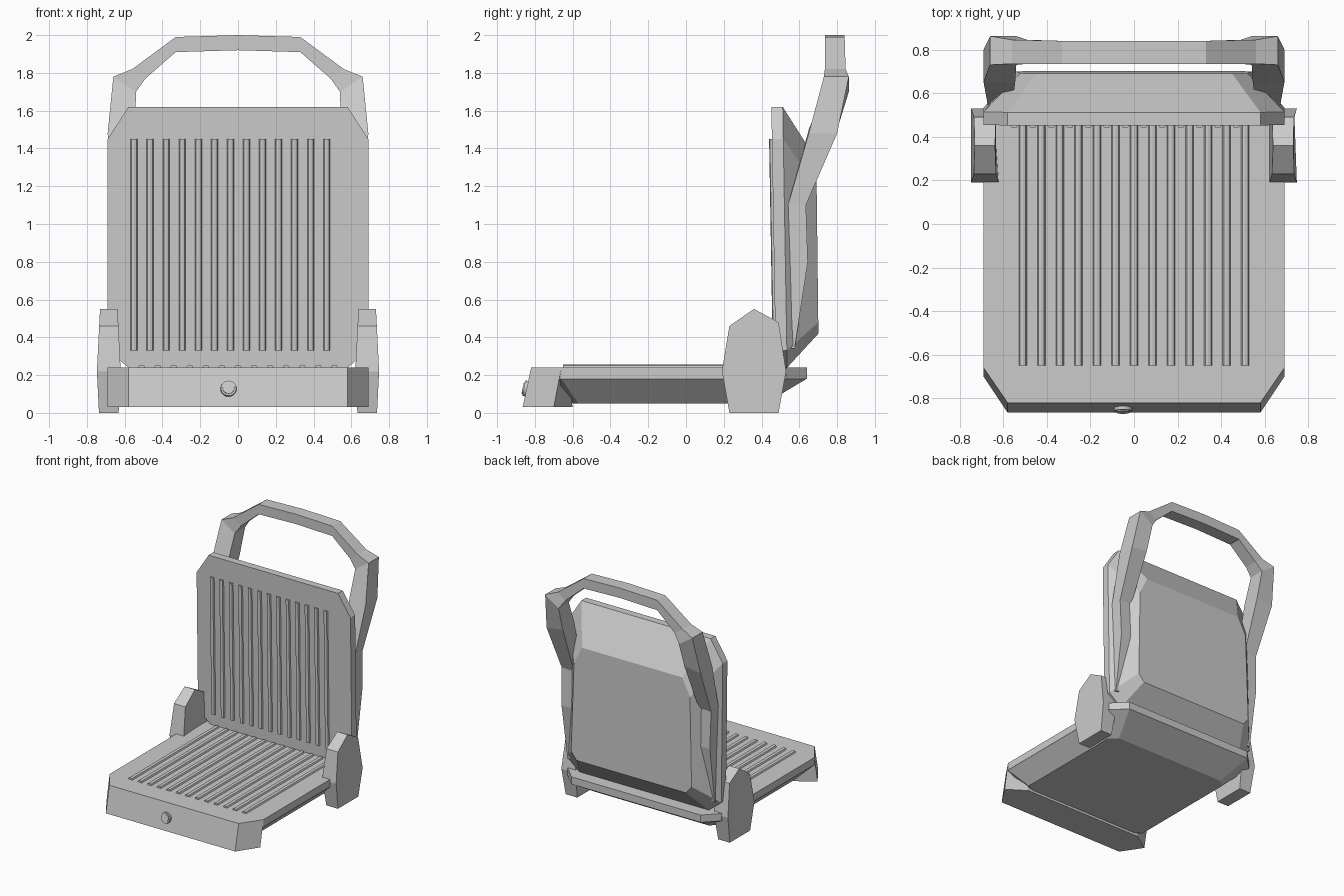
import bpy
import bmesh
import math
from mathutils import Matrix, Vector

cube = bpy.data.objects.get("Cube")
if cube:
    bpy.data.objects.remove(cube, do_unlink=True)

grey = bpy.data.materials.new("warm_grey")
grey.use_nodes = True
COLOUR = (0.6, 0.6, 0.6, 1)
grey.diffuse_color = COLOUR
grey.node_tree.nodes["Principled BSDF"].inputs["Base Color"].default_value = COLOUR


def finish(name, bm, mirror=False):
    bmesh.ops.recalc_face_normals(bm, faces=bm.faces)
    mesh = bpy.data.meshes.new(name)
    bm.to_mesh(mesh)
    bm.free()
    mesh.materials.append(grey)
    obj = bpy.data.objects.new(name, mesh)
    bpy.context.collection.objects.link(obj)
    if mirror:
        obj.modifiers.new("Mirror", "MIRROR").use_clip = True
    return obj


def loft(name, rings, mirror=False, open_end=False):
    """Skin a row of equal-length point rings and cap the ends."""
    bm = bmesh.new()
    rows = [[bm.verts.new(p) for p in ring] for ring in rings]
    n = len(rows[0])
    for a, b in zip(rows, rows[1:]):
        for i in range(n):
            j = (i + 1) % n
            bm.faces.new((a[i], a[j], b[j], b[i]))
    bm.faces.new(rows[0])
    if not open_end:
        bm.faces.new(rows[-1])
    return finish(name, bm, mirror)


def symmetric(half):
    """Complete a right-half outline with its mirror image."""
    return half + [(-x, v) for x, v in reversed(half)]


def flat(half, z):
    return [(x, y, z) for x, y in symmetric(half)]


def upright(half, y_at):
    return [(x, y_at(z), z) for x, z in symmetric(half)]


# Base: thin slab with cut corners, and a tapered tray below it
slab = [(0.58, -0.82), (0.69, -0.66), (0.69, 0.53), (0.58, 0.64)]
tray = [(0.5, -0.6), (0.56, -0.57), (0.56, 0.36), (0.5, 0.42)]
loft("base_slab", [flat(slab, 0.18), flat(slab, 0.24)])
loft("base_tray", [flat(tray, 0.05), flat(slab, 0.181)])

# Front panel wrapping the base corners
loft("front_panel", [
    flat([(0.58, -0.865), (0.69, -0.70), (0.54, -0.60)], 0.03),
    flat([(0.58, -0.82), (0.69, -0.66), (0.56, -0.63)], 0.239)])


# Lid: slightly leaning plate, with a bulged back
def lid_front(z):
    return 0.452 + (1.62 - z) * 0.017


def lid_back(z):
    return lid_front(z) + 0.06


def bulge_back(z):
    return 0.69 + (1.34 - z) * 0.012


plate = [(0.58, 0.24), (0.69, 0.33), (0.69, 1.45), (0.58, 1.62)]
bulge = [(0.49, 0.42), (0.54, 0.48), (0.52, 1.2), (0.45, 1.34)]
loft("lid_plate", [upright(plate, lid_front), upright(plate, lid_back)])
loft("lid_bulge", [upright(plate, lid_back), upright(bulge, bulge_back)])

# Grill ribs: rounded bars along both cooking faces
PROFILE = [(-0.02, -0.004), (-0.013, 0.011), (0, 0.015), (0.013, 0.011), (0.02, -0.004)]
PITCH = 0.085
for i in range(13):
    x = (i - 6) * PITCH
    loft("base_rib", [[(x + u, y, 0.24 + h) for u, h in PROFILE]
                      for y in (-0.65, 0.46)])
    x -= 0.04
    loft("lid_rib", [[(x + u, lid_front(z) - h, z) for u, h in PROFILE]
                     for z in (0.33, 1.45)])

# Hinge feet: faceted discs, pinched toward the top and bottom
SIDE = [(0.23, 0), (0.49, 0), (0.53, 0.22), (0.49, 0.48),
        (0.36, 0.55), (0.23, 0.46), (0.19, 0.22)]


def foot_ring(sign):
    return [(0.684 + sign * (0.063 - 0.05 * abs(z - 0.22)), y, z) for y, z in SIDE]


loft("hinge_foot", [foot_ring(-1), foot_ring(1)], mirror=True)

# Handle: outer x, outer z, inner x, inner z, front y, back y
STATIONS = [
    (0.66, 0.34, 0.58, 0.34, 0.555, 0.575),
    (0.665, 0.80, 0.56, 0.80, 0.55, 0.645),
    (0.67, 1.10, 0.56, 1.10, 0.54, 0.635),
    (0.69, 1.48, 0.545, 1.50, 0.65, 0.80),
    (0.66, 1.78, 0.54, 1.70, 0.73, 0.862),
    (0.56, 1.82, 0.49, 1.77, 0.735, 0.845),
    (0.33, 1.99, 0.33, 1.91, 0.735, 0.84),
    (0, 2.0, 0, 1.92, 0.735, 0.84)]
loft("handle", [[(xo, yf, zo), (xi, yf, zi), (xi, yb, zi), (xo, yb, zo)]
                for xo, zo, xi, zi, yf, yb in STATIONS], mirror=True, open_end=True)

# Front knob: stepped disc set square to the sloping panel
bm = bmesh.new()
for radius, depth in ((0.045, 0.03), (0.034, 0.042)):
    bmesh.ops.create_cone(bm, cap_ends=True, segments=20, radius1=radius,
                          radius2=radius * 0.9, depth=depth)
knob = finish("front_knob", bm)
aim = Vector((0, -0.21, 0.045)).to_track_quat("Z", "Y").to_matrix().to_4x4()
knob.matrix_world = Matrix.Translation((-0.05, -0.844, 0.128)) @ aim
bpy.ops.object.select_all(action="DESELECT")
knob.select_set(True)
bpy.context.view_layer.objects.active = knob
bpy.ops.object.shade_smooth_by_angle(angle=math.radians(35))
